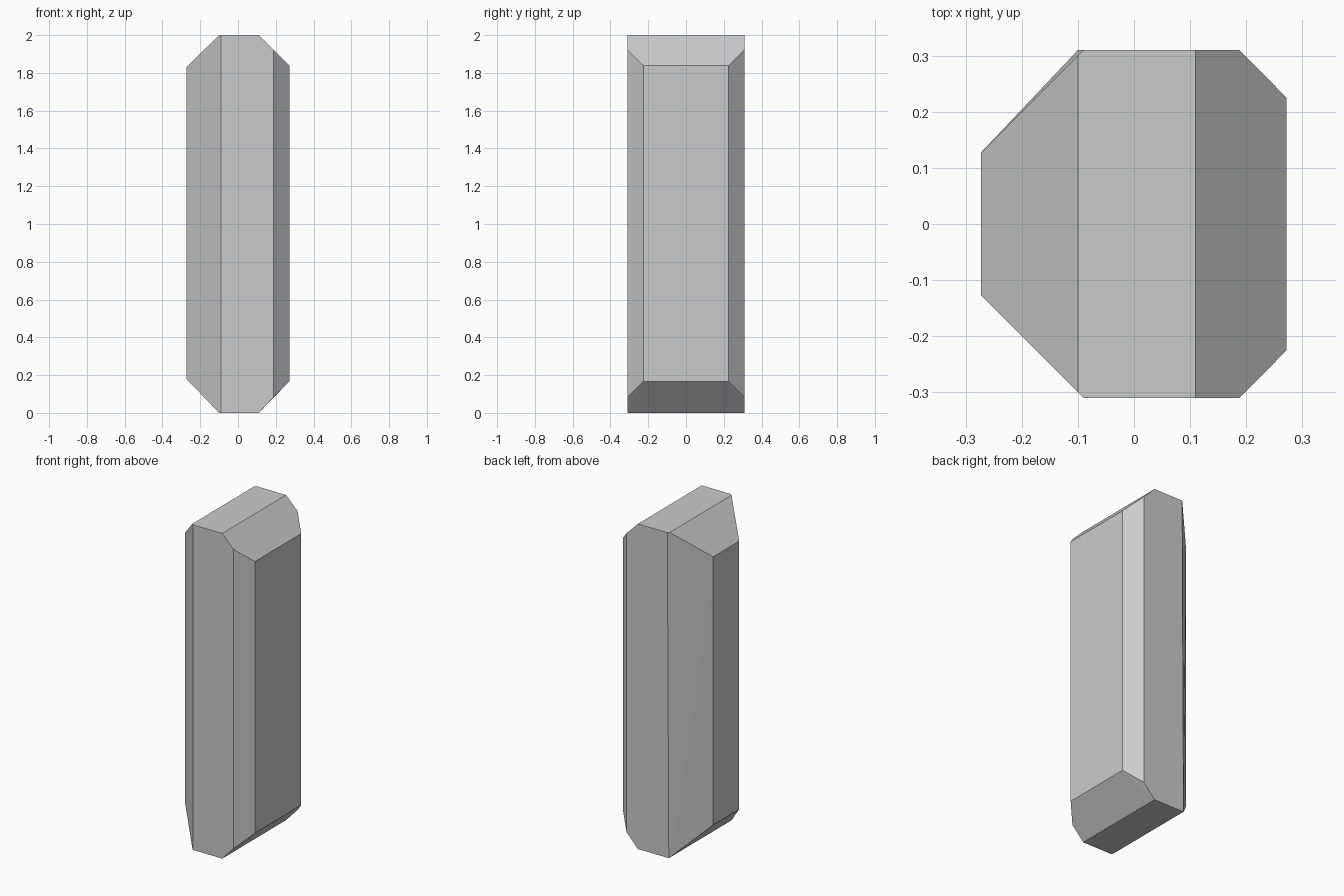
import bpy, bmesh, math

if "Cube" in bpy.data.objects:
    bpy.data.objects.remove(bpy.data.objects["Cube"])

# Corner points (x, half depth, top z, bottom z), mirrored front to back
corners = [
    (-0.273, 0.127, 1.83, 0.18),   # left side face
    (-0.10, 0.30, 2.0, 0.0),       # left end of the top and bottom faces
    (-0.09, 0.31, 2.0, 0.0),       # left chamfer meets front and back
    (0.11, 0.31, 2.0, 0.0),        # right end of the top and bottom faces
    (0.188, 0.31, 1.922, 0.083),   # right chamfer meets front and back
    (0.272, 0.225, 1.838, 0.167),  # right side face
]

bm = bmesh.new()
for x, depth, top, bottom in corners:
    for y in (-depth, depth):
        for z in (top, bottom):
            bm.verts.new((x, y, z))
# Back-left lower corner flares out slightly
bm.verts.new((-0.10, 0.31, 0.0))

# Wrap the corners in a faceted solid and merge coplanar triangles
hull = bmesh.ops.convex_hull(bm, input=bm.verts[:])
loose = [v for v in bm.verts if not v.link_faces]
bmesh.ops.delete(bm, geom=loose, context='VERTS')
bmesh.ops.dissolve_limit(bm, angle_limit=math.radians(0.2),
                         verts=bm.verts[:], edges=bm.edges[:])
bmesh.ops.recalc_face_normals(bm, faces=bm.faces[:])

mesh = bpy.data.meshes.new("chamfered_post")
bm.to_mesh(mesh)
bm.free()
post = bpy.data.objects.new("chamfered_post", mesh)
bpy.context.collection.objects.link(post)
